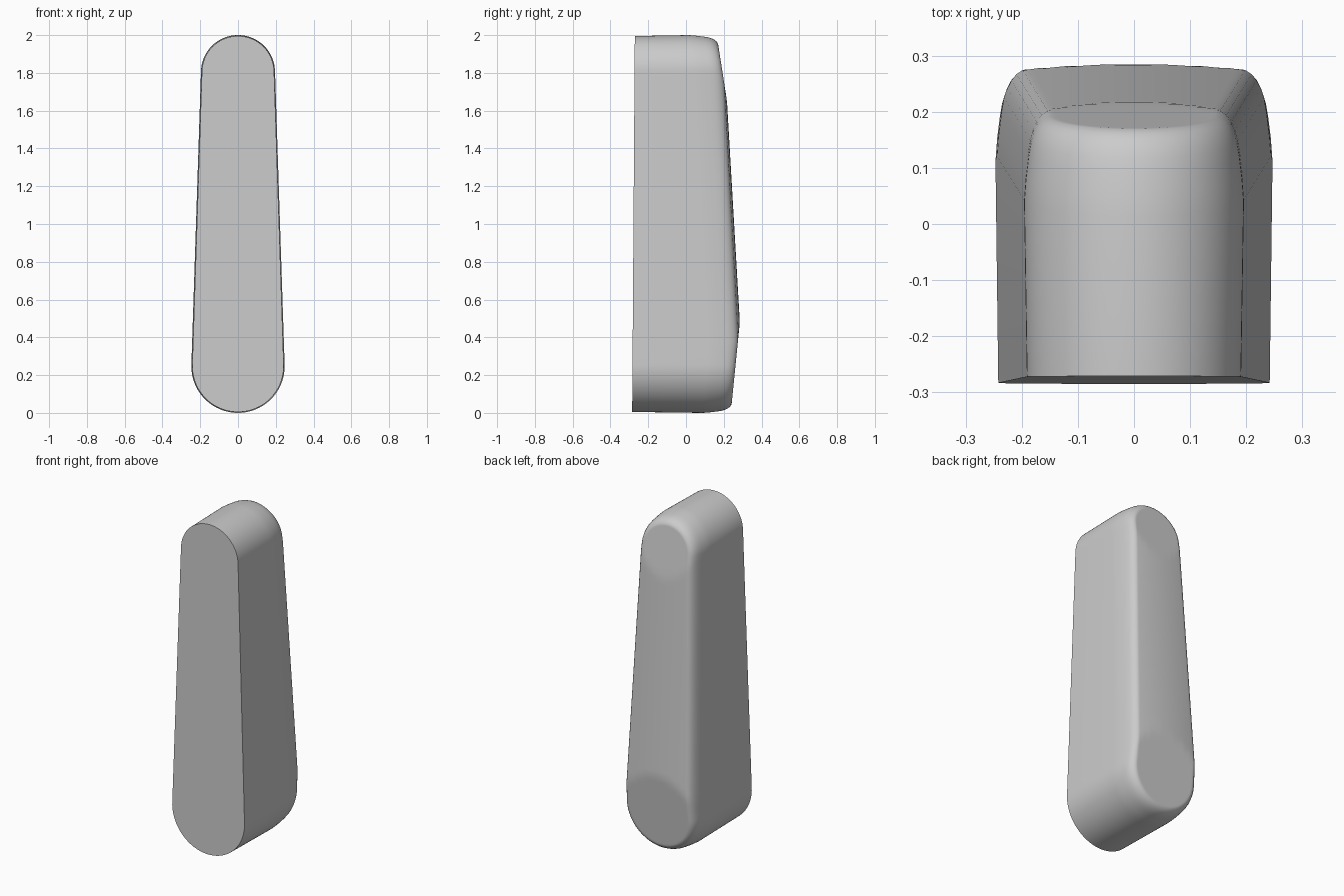
import bpy, bmesh, math

if "Cube" in bpy.data.objects:
    bpy.data.objects.remove(bpy.data.objects["Cube"])

# Tapered rounded body: two end circles (height, radius) joined by straight sides
Z1, R1 = 0.247, 0.247
Z2, R2 = 1.804, 0.196
LEAN = math.asin((R1 - R2) / (Z2 - Z1))
ARC, SIDE = 48, 48


def outline():
    """Centre height, radius and direction of every outline point."""
    pts = []
    for i in range(ARC):                       # top arc
        pts.append((Z2, R2, LEAN + (math.pi - 2 * LEAN) * i / ARC))
    for i in range(SIDE):                      # left side
        t = i / SIDE
        pts.append((Z2 + (Z1 - Z2) * t, R2 + (R1 - R2) * t, math.pi - LEAN))
    for i in range(ARC):                       # bottom arc
        pts.append((Z1, R1, math.pi - LEAN + (math.pi + 2 * LEAN) * i / ARC))
    for i in range(SIDE):                      # right side
        t = i / SIDE
        pts.append((Z1 + (Z2 - Z1) * t, R1 + (R2 - R1) * t, LEAN))
    return pts


def line(z, z0, y0, z1, y1):
    return y0 + (y1 - y0) * (z - z0) / (z1 - z0)


def back(x, z):
    """Crowned back with a flat sloping facet at each end."""
    return min(line(z, 0.48, 0.285, 1.65, 0.217) - 0.38 * x * x,
               line(z, 0.05, 0.242, 0.48, 0.285),
               line(z, 1.65, 0.217, 1.94, 0.172))


def front(z):
    return -0.285 + 0.007 * z


pts = outline()
bm = bmesh.new()


def ring(inset, y_rule, scale=1.0):
    verts = []
    for zc, r, a in pts:
        rr = (r - inset) * scale
        x, z = rr * math.cos(a), zc + rr * math.sin(a)
        verts.append(bm.verts.new((x, y_rule(x, z), z)))
    return verts


# Front edge, walls, then the soft shoulder around the back
rings = [ring(0.005, lambda x, z: front(z))]
for inset, drop in ((0.0, 0.15), (0.003, 0.11), (0.008, 0.07), (0.012, 0.047),
                    (0.017, 0.031), (0.024, 0.017), (0.033, 0.007), (0.044, 0.001)):
    rings.append(ring(inset, lambda x, z, d=drop: back(x, z) - d))
# Back surface closing in on the centre line
STEPS = 20
for i in range(STEPS + 1):
    rings.append(ring(0.05, back, 1 - i / STEPS))

bm.faces.new(rings[0])
n = len(pts)
for a, b in zip(rings, rings[1:]):
    for i in range(n):
        j = (i + 1) % n
        bm.faces.new((a[i], a[j], b[j], b[i]))
bmesh.ops.remove_doubles(bm, verts=bm.verts[:], dist=0.0002)
bmesh.ops.recalc_face_normals(bm, faces=bm.faces[:])

mesh = bpy.data.meshes.new("tapered_body")
bm.to_mesh(mesh)
bm.free()
body = bpy.data.objects.new("tapered_body", mesh)
bpy.context.collection.objects.link(body)

grey = bpy.data.materials.new("mid_grey")
grey.diffuse_color = (0.6, 0.6, 0.6, 1)
grey.use_nodes = True
grey.node_tree.nodes["Principled BSDF"].inputs["Base Color"].default_value = grey.diffuse_color
mesh.materials.append(grey)

bpy.context.view_layer.objects.active = body
body.select_set(True)
bpy.ops.object.shade_smooth_by_angle(angle=math.radians(30))
